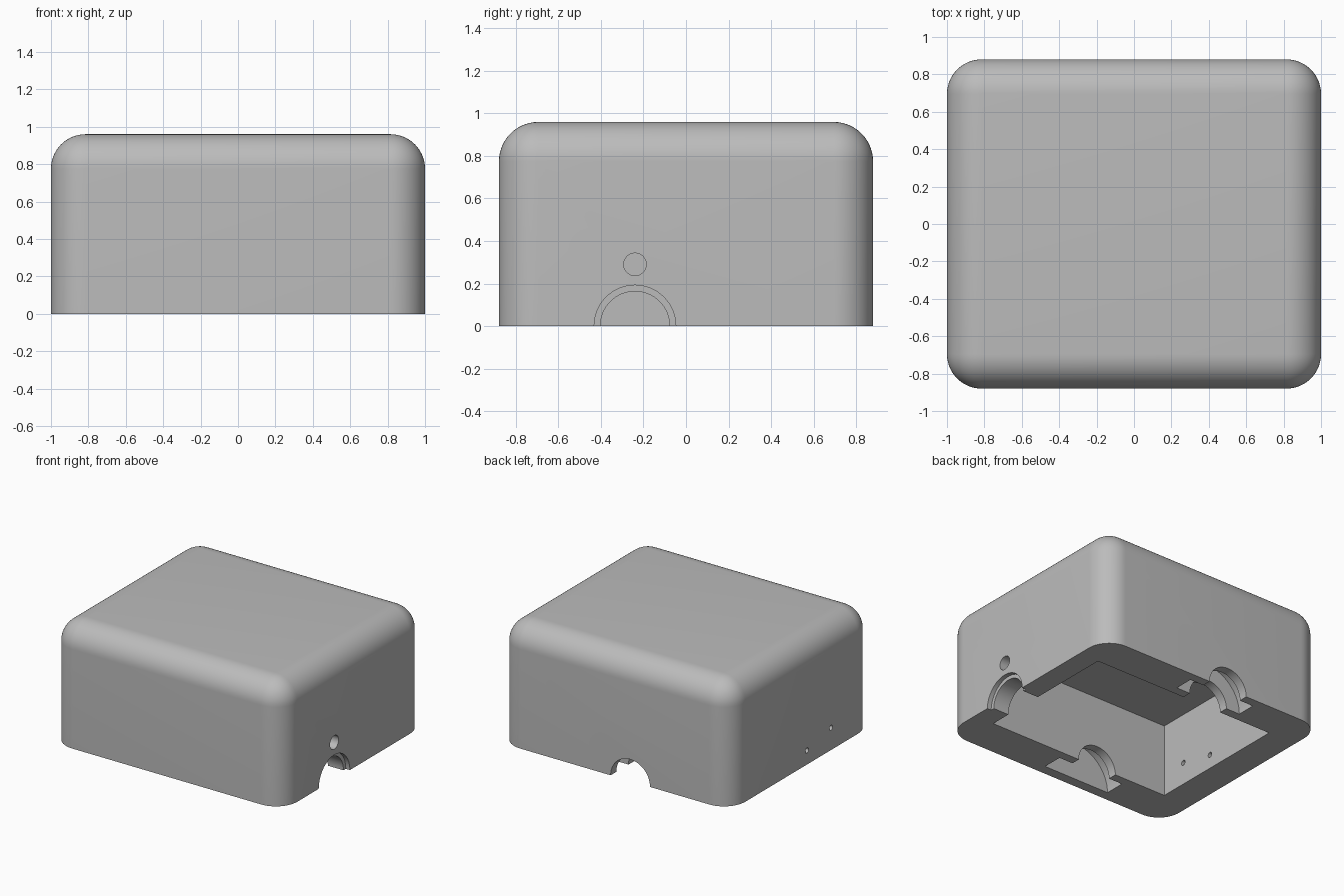
import bpy, bmesh, math
from mathutils import Vector

if "Cube" in bpy.data.objects:
    bpy.data.objects.remove(bpy.data.objects["Cube"])

# Single grey material
grey = bpy.data.materials.new("plain_grey")
grey.use_nodes = True
colour = (0.5, 0.5, 0.5, 1)
grey.diffuse_color = colour
grey.node_tree.nodes["Principled BSDF"].inputs["Base Color"].default_value = colour


def box(name, lo, hi, rounding=0.0):
    """Box between two corners; rounding softens all edges but the bottom ones."""
    lo, hi = Vector(lo), Vector(hi)
    bm = bmesh.new()
    bmesh.ops.create_cube(bm, size=1)
    for v in bm.verts:
        v.co = Vector(lo[i] if v.co[i] < 0 else hi[i] for i in range(3))
    if rounding:
        edges = [e for e in bm.edges if max(v.co.z for v in e.verts) > lo.z + 0.01]
        bmesh.ops.bevel(bm, geom=edges, offset=rounding, offset_type='OFFSET',
                        segments=14, profile=0.5, affect='EDGES')
    mesh = bpy.data.meshes.new(name)
    bm.to_mesh(mesh)
    bm.free()
    mesh.materials.append(grey)
    ob = bpy.data.objects.new(name, mesh)
    bpy.context.collection.objects.link(ob)
    return ob


def rod(name, axis, start, end, across, z, radius, sides=64):
    """Cylinder along x or y from start to end."""
    mid = (start + end) / 2
    if axis == 'X':
        loc, rot = (mid, across, z), (0, math.pi / 2, 0)
    else:
        loc, rot = (across, mid, z), (math.pi / 2, 0, 0)
    bpy.ops.mesh.primitive_cylinder_add(vertices=sides, radius=radius,
                                        depth=abs(end - start), location=loc, rotation=rot)
    ob = bpy.context.object
    ob.name = name
    ob.data.materials.append(grey)
    return ob


def carve(target, cutter):
    cutter.hide_render = True
    bpy.context.view_layer.objects.active = target
    mod = target.modifiers.new("cut", 'BOOLEAN')
    mod.operation, mod.solver, mod.object = 'DIFFERENCE', 'EXACT', cutter
    bpy.ops.object.modifier_apply(modifier=mod.name)
    bpy.data.objects.remove(cutter)


# Rounded outer shell, open underneath
cover = box("rounded_cover", (-1, -0.88, 0), (1, 0.88, 0.96), 0.185)
carve(cover, box("cavity", (-0.76, -0.57, -0.3), (0.83, 0.59, 0.57)))

# Right wall: half-round cable port with a shallow outer step, and a round hole
port_y = -0.24
carve(cover, rod("port", 'X', 0.7, 1.1, port_y, 0, 0.163))
carve(cover, rod("port_step", 'X', 0.965, 1.1, port_y, 0, 0.192))
carve(cover, rod("button_hole", 'X', 0.7, 1.1, port_y, 0.29, 0.053, 40))

# Back wall: through port with a wide retaining groove inside the wall
gland_x = -0.135
carve(cover, rod("back_port", 'Y', 0.5, 1.0, gland_x, 0, 0.17))
carve(cover, rod("back_groove", 'Y', 0.66, 0.81, gland_x, 0, 0.29))

# Front wall: the same groove and opening, blind on the outside
carve(cover, rod("front_port", 'Y', -0.72, -0.5, gland_x, 0, 0.17))
carve(cover, rod("front_groove", 'Y', -0.80, -0.64, gland_x, 0, 0.29))

# Left wall: two small screw holes
for y, z in ((-0.36, 0.175), (-0.065, 0.11)):
    carve(cover, rod("screw_hole", 'X', -1.1, -0.7, y, z, 0.02, 24))

# Smooth shading with crisp edges
bpy.ops.object.select_all(action='DESELECT')
cover.select_set(True)
bpy.context.view_layer.objects.active = cover
bpy.ops.object.shade_smooth_by_angle(angle=math.radians(30))
